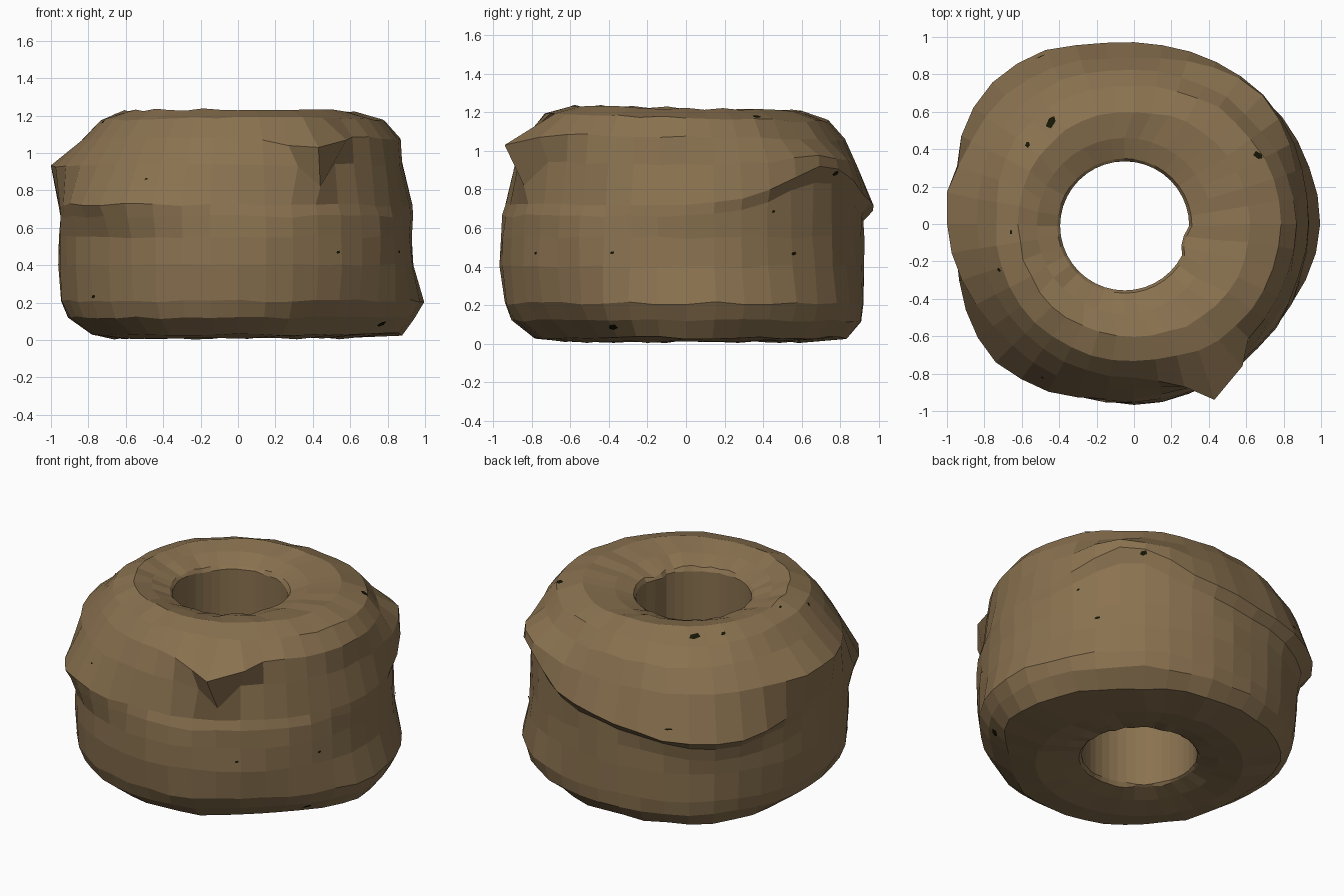
import bpy, bmesh, math, random
from mathutils import Vector

if "Cube" in bpy.data.objects:
    bpy.data.objects.remove(bpy.data.objects["Cube"])

random.seed(4)
SEG = 40

# Outer wall: height -> radii at 0, 45, 90 ... 315 degrees
WALL = [
    (0.03, (.88, .83, .84, .88, .78, .80, .79, .74)),
    (0.12, (.95, .94, .91, .95, .91, .93, .90, .85)),
    (0.21, (.99, .97, .915, .96, .95, .96, .94, .92)),
    (0.40, (.94, .94, .92, .97, .965, .97, .965, .94)),
    (0.55, (.93, .93, .92, .98, .96, .97, .96, .94)),
    (0.66, (.93, .93, .92, 1.0, .95, 1.01, .95, .93)),
    (0.72, (.93, .98, .97, 1.075, .96, 1.04, .93, .91)),
    (0.93, (.88, .97, .89, .97, 1.0, .92, .88, .88)),
    (1.07, (.87, .84, .82, .88, .84, .83, .82, .86)),
    (1.17, (.79, .77, .74, .78, .74, .75, .73, .77)),
    (1.22, (.62, .62, .60, .62, .62, .62, .60, .62)),
]
# The ledge rises at the back right and dips at the back left: ring -> lift, drop
LIFT = {4: (0, -.06), 5: (.18, -.09), 6: (.20, -.09), 7: (.05, 0)}
# Top face, hole and bottom face: (radius, height), round about the hole centre
HOLE = [(.47, 1.19), (.36, 1.15), (.345, 1.13), (.345, .07), (.36, .055), (.47, .03), (.62, .01)]
HOLE_X = -0.05


def radius_at(radii, i):
    t = i / SEG * 8
    k = int(t)
    f = t - k
    f = f * f * (3 - 2 * f)
    return radii[k % 8] * (1 - f) + radii[(k + 1) % 8] * f


def bump(i, centre, width):
    return math.exp(-((i * 360 / SEG - centre) / width) ** 2)


bm = bmesh.new()
rings = []
for n, (z, radii) in enumerate(WALL):
    up, down = LIFT.get(n, (0, 0))
    ring = []
    for i in range(SEG):
        a = math.tau * i / SEG
        r = radius_at(radii, i) + random.uniform(-.006, .006)
        x, y = r * math.cos(a), r * math.sin(a)
        tilt = -.025 * y * max(0, z - .6) / .6
        lift = up * bump(i, 48, 22) + down * bump(i, 135, 30)
        ring.append(bm.verts.new((x, y, z + tilt + lift + random.uniform(-.008, .008))))
    rings.append(ring)
for r, z in HOLE:
    ring = []
    for i in range(SEG):
        a = math.tau * i / SEG
        jitter = random.uniform(-.008, .008)
        ring.append(bm.verts.new((HOLE_X + r * math.cos(a), r * math.sin(a) - .01,
                                  z + jitter - .02 * r * math.sin(a) * (z > .6))))
    rings.append(ring)

# Pointed chip on the front right shoulder, with a ramp leading to it
rings[8][33].co = (.43, -.94, 1.03)
rings[8][32].co = (.27, -.87, 1.04)
rings[8][31].co = (.13, -.84, 1.07)
rings[8][34].co = (.58, -.76, 1.07)
rings[7][32].co = (.32, -.87, .93)
rings[7][33].co = (.44, -.84, .82)
# Blunt point on the left shoulder
rings[7][19].co = (-1.0, .17, .93)
# Small nick in the hole rim
for n in (12, 13):
    for i in (38, 39):
        rings[n][i].co.x -= .025

for a, b in zip(rings, rings[1:] + rings[:1]):
    for i in range(SEG):
        j = (i + 1) % SEG
        bm.faces.new((a[i], a[j], b[j], b[i]))
bmesh.ops.recalc_face_normals(bm, faces=bm.faces)


def material(name, colour):
    mat = bpy.data.materials.new(name)
    mat.diffuse_color = (*colour, 1)
    mat.use_nodes = True
    mat.node_tree.nodes["Principled BSDF"].inputs["Base Color"].default_value = mat.diffuse_color
    return mat


def add_object(name, mesh_data, mat):
    mesh = bpy.data.meshes.new(name)
    mesh_data.to_mesh(mesh)
    mesh.materials.append(mat)
    ob = bpy.data.objects.new(name, mesh)
    bpy.context.collection.objects.link(ob)
    return ob


brown = material("clay brown", (.255, .168, .080))
dark = material("dark olive pit", (.008, .008, .0015))
body = add_object("worn_ring", bm, brown)
bm.free()
bpy.context.view_layer.update()

# Small dark pits lying on the surface: centre, half width, half height
PITS = [
    ((-.46, .56, 1.24), .035, .024), ((-.58, .44, 1.24), .014, .016),
    ((.68, .38, 1.24), .026, .02), ((-.67, -.04, 1.24), .012, .008),
    ((-.76, -.26, 1.2), .012, .012), ((-.80, -.60, .23), .015, .01),
    ((.95, .74, .48), .018, .01), ((.61, -.9, .48), .012, .008),
    ((.95, -.42, .48), .012, .008), ((.95, .55, .68), .01, .008),
    ((.80, -.40, .04), .03, .022), ((.58, .78, .88), .022, .016),
    ((-.50, .9, .72), .026, .006), ((-.48, -.8, .85), .01, .006),
]
for n, (place, w, h) in enumerate(PITS):
    hit, spot, normal, _ = body.closest_point_on_mesh(Vector(place))
    turn = normal.to_track_quat('Z', 'Y')
    pit = bmesh.new()
    corners = [(-w, -.5 * h), (-.2 * w, -h), (w, -.3 * h), (.7 * w, h), (-.6 * w, .6 * h)]
    pit.faces.new([pit.verts.new(spot + normal * .005 + turn @ Vector((x, y, 0)))
                   for x, y in corners])
    add_object("dark_pit_%d" % (n + 1), pit, dark)
    pit.free()
